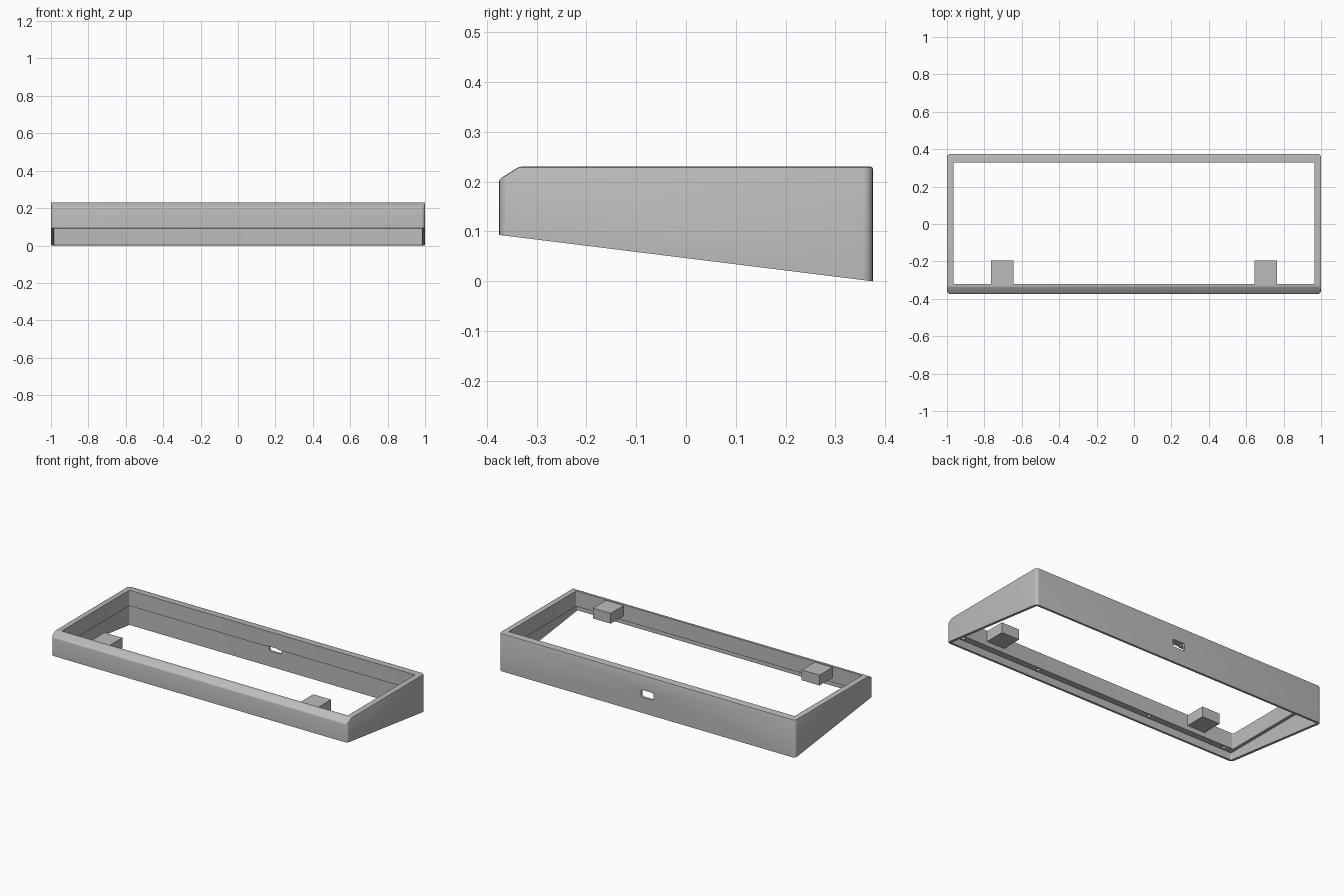
import bpy, bmesh, math
from mathutils import Vector

if "Cube" in bpy.data.objects:
    bpy.data.objects.remove(bpy.data.objects["Cube"], do_unlink=True)

grey = bpy.data.materials.new("plain_grey")
grey.use_nodes = True
grey.diffuse_color = (0.5, 0.5, 0.5, 1)
grey.node_tree.nodes["Principled BSDF"].inputs["Base Color"].default_value = grey.diffuse_color


def add_object(name, bm):
    bmesh.ops.recalc_face_normals(bm, faces=bm.faces)
    mesh = bpy.data.meshes.new(name)
    bm.to_mesh(mesh)
    bm.free()
    mesh.materials.append(grey)
    obj = bpy.data.objects.new(name, mesh)
    bpy.context.collection.objects.link(obj)
    return obj


def box_mesh(low, high, radius=0, axis=2, segments=6):
    """Box between two corners, with edges along one axis rounded."""
    bm = bmesh.new()
    bmesh.ops.create_cube(bm, size=1)
    low, high = Vector(low), Vector(high)
    for v in bm.verts:
        v.co = (low + high) / 2 + v.co * (high - low)
    if radius:
        edges = [e for e in bm.edges
                 if abs((e.verts[0].co - e.verts[1].co).normalized()[axis]) > 0.9]
        bmesh.ops.bevel(bm, geom=edges, offset=radius, segments=segments,
                        profile=0.5, affect='EDGES')
    return bm


def slice_off(bm, point, normal):
    """Remove everything beyond a plane and close the cut."""
    geom = bm.verts[:] + bm.edges[:] + bm.faces[:]
    cut = bmesh.ops.bisect_plane(bm, geom=geom, plane_co=point, plane_no=normal,
                                 clear_outer=True)["geom_cut"]
    bmesh.ops.edgeloop_fill(bm, edges=[e for e in cut if isinstance(e, bmesh.types.BMEdge)])
    bmesh.ops.recalc_face_normals(bm, faces=bm.faces)


def carve(target, cutter):
    mod = target.modifiers.new(cutter.name, 'BOOLEAN')
    mod.operation = 'DIFFERENCE'
    mod.solver = 'EXACT'
    mod.object = cutter
    cutter.hide_render = True
    bpy.context.view_layer.objects.active = target
    bpy.ops.object.modifier_apply(modifier=mod.name)
    bpy.data.objects.remove(cutter, do_unlink=True)


# Outer shell: rounded block with sloping underside and front chamfer
shell = box_mesh((-1, -0.375, -0.1), (1, 0.375, 0.23), 0.02)
slice_off(shell, (0, 0.375, 0), (0, -0.093, -0.75))
slice_off(shell, (0, -0.375, 0.205), (0, -0.025, 0.04))

# Soft top rim
rim = [e for e in shell.edges if min(v.co.z for v in e.verts) > 0.2
       and e.calc_face_angle(0) > 0.4]
bmesh.ops.bevel(shell, geom=rim, offset=0.004, segments=2, profile=0.5,
                affect='EDGES', clamp_overlap=True)
case = add_object("case_frame", shell)

# Opening, and the wider recess that leaves a ledge inside the walls
carve(case, add_object("opening", box_mesh((-0.965, -0.32, -0.5), (0.965, 0.33, 0.5), 0.006)))
carve(case, add_object("recess", box_mesh((-0.984, -0.359, -0.5), (0.984, 0.359, 0.135), 0.006)))

# Cable port through the back wall
carve(case, add_object("port", box_mesh((-0.042, 0.25, 0.095), (0.042, 0.45, 0.14), 0.012, 1)))

# Screw holes in the ledge
for y in (-0.339, 0.344):
    for x in (-0.915, -0.39, 0.39, 0.915):
        bm = box_mesh((x - 0.011, y - 0.011, 0.1), (x + 0.011, y + 0.011, 0.175), 0.0105, 2, 4)
        carve(case, add_object("screw_hole", bm))

# Blocks behind the front wall
blocks = [add_object(name + "_support_block",
                     box_mesh((s * 0.705 - 0.06, -0.325, 0.163), (s * 0.705 + 0.06, -0.195, 0.226)))
          for name, s in (("right", -1), ("left", 1))]

bpy.ops.object.select_all(action='DESELECT')
case.select_set(True)
bpy.context.view_layer.objects.active = case
bpy.ops.object.shade_smooth_by_angle(angle=math.radians(28))
